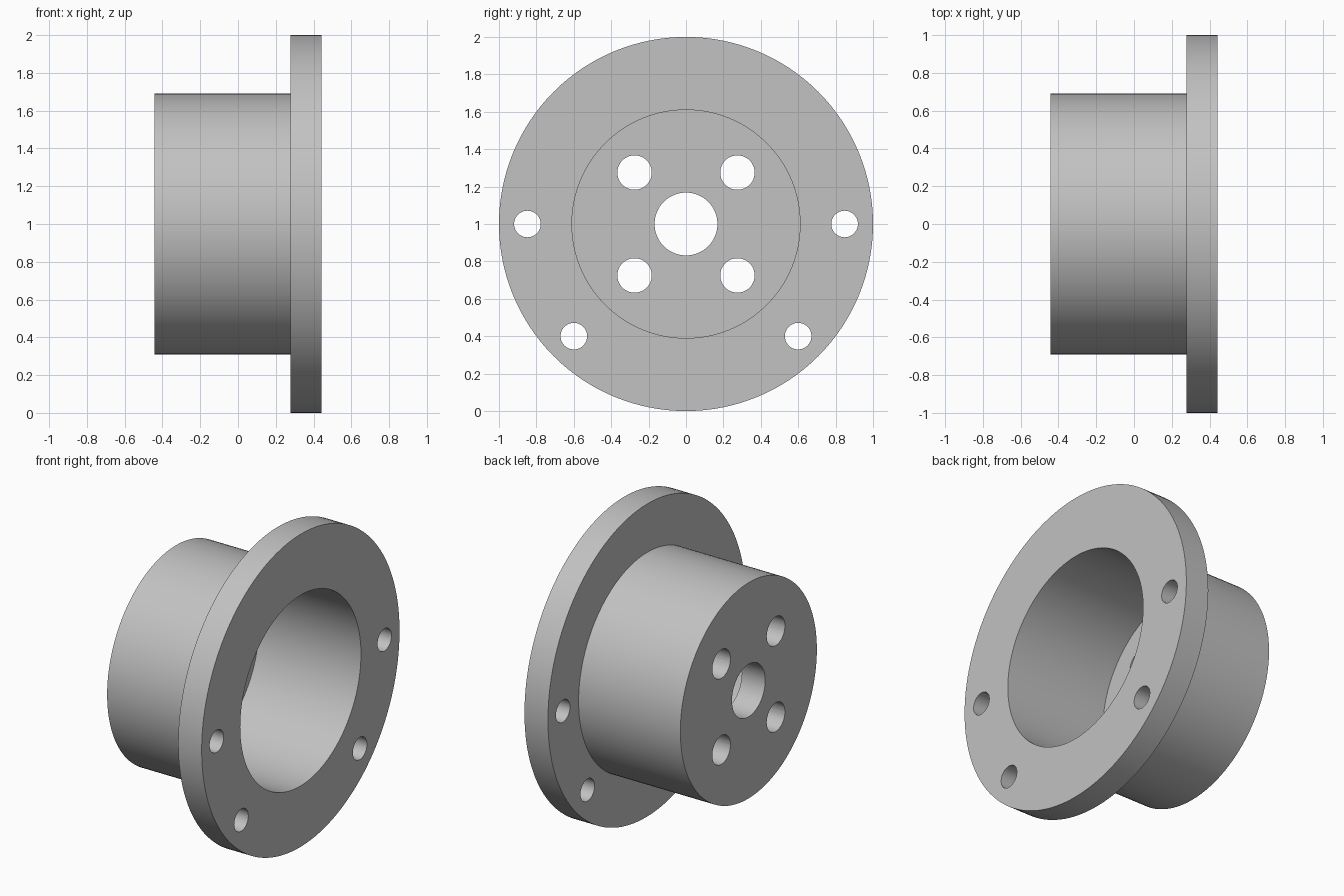
import bpy
import bmesh
from math import radians, sin, cos, pi
from mathutils import Matrix, Vector

cube = bpy.data.objects.get("Cube")
if cube:
    bpy.data.objects.remove(cube, do_unlink=True)

SEGMENTS = 128
CENTRE_Z = 1.0
BACK, STEP, FRONT = -0.443, 0.277, 0.443     # positions along the x axis
FLOOR = BACK + FRONT - STEP                  # inside of the cup floor
FLANGE_R, BARREL_R, BORE_R, SHAFT_R = 1.0, 0.69, 0.61, 0.168

# Material
grey = bpy.data.materials.new("plain grey")
grey.use_nodes = True
colour = (0.54, 0.54, 0.54, 1)
grey.diffuse_color = colour
grey.node_tree.nodes["Principled BSDF"].inputs["Base Color"].default_value = colour


def make_object(name, bm):
    bmesh.ops.recalc_face_normals(bm, faces=bm.faces)
    mesh = bpy.data.meshes.new(name)
    bm.to_mesh(mesh)
    bm.free()
    obj = bpy.data.objects.new(name, mesh)
    bpy.context.collection.objects.link(obj)
    mesh.materials.append(grey)
    return obj


# Flanged cup: closed (x, radius) section turned about the x axis
section = [(BACK, SHAFT_R), (BACK, BARREL_R), (STEP, BARREL_R), (STEP, FLANGE_R),
           (FRONT, FLANGE_R), (FRONT, BORE_R), (FLOOR, BORE_R), (FLOOR, SHAFT_R)]
bm = bmesh.new()
rings = []
for i in range(SEGMENTS):
    a = 2 * pi * i / SEGMENTS
    rings.append([bm.verts.new((x, r * sin(a), CENTRE_Z + r * cos(a))) for x, r in section])
for i, ring in enumerate(rings):
    after = rings[(i + 1) % SEGMENTS]
    for j in range(len(section)):
        k = (j + 1) % len(section)
        bm.faces.new((ring[j], ring[k], after[k], after[j]))
cup = make_object("flanged_cup", bm)

# Bolt hole cutters: (angle from +y, pitch radius, hole radius, x centre)
holes = [(a, 0.389, 0.092, (BACK + FLOOR) / 2) for a in (45, 135, 225, 315)]
holes += [(a, 0.848, 0.071, (STEP + FRONT) / 2) for a in (0, 180, 225, 315)]
bm = bmesh.new()
for angle, pitch, radius, x in holes:
    a = radians(angle)
    place = Matrix.Translation(Vector((x, pitch * cos(a), CENTRE_Z + pitch * sin(a))))
    bmesh.ops.create_cone(bm, cap_ends=True, segments=48, radius1=radius, radius2=radius,
                          depth=0.3, matrix=place @ Matrix.Rotation(pi / 2, 4, "Y"))
cutter = make_object("bolt_hole_cutter", bm)

# Drill the holes
cut = cup.modifiers.new("bolt holes", "BOOLEAN")
cut.operation = "DIFFERENCE"
cut.solver = "EXACT"
cut.object = cutter
bpy.ops.object.select_all(action="DESELECT")
cup.select_set(True)
bpy.context.view_layer.objects.active = cup
bpy.ops.object.modifier_apply(modifier=cut.name)
bpy.data.objects.remove(cutter, do_unlink=True)

# Smooth round walls, crisp rims
bpy.ops.object.shade_smooth_by_angle(angle=radians(30))
